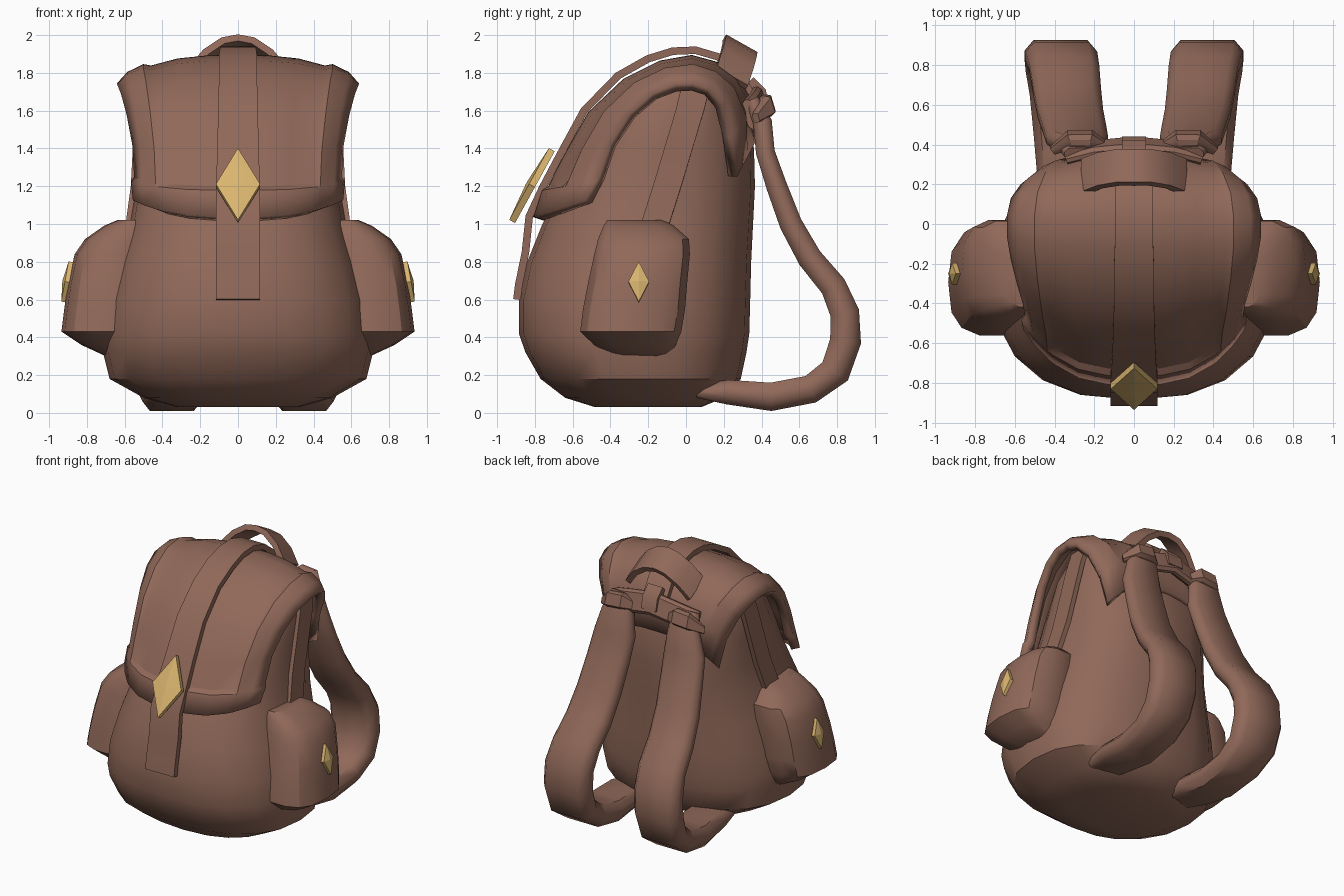
import bpy, bmesh, math
from mathutils import Vector, Matrix

if "Cube" in bpy.data.objects:
    bpy.data.objects.remove(bpy.data.objects["Cube"])


def material(name, rgb):
    m = bpy.data.materials.new(name)
    m.diffuse_color = (*rgb, 1)
    m.use_nodes = True
    m.node_tree.nodes["Principled BSDF"].inputs["Base Color"].default_value = m.diffuse_color
    return m


LEATHER = material("brown leather", (0.28, 0.14, 0.10))
GOLD = material("gold metal", (0.70, 0.46, 0.16))


def finish(name, bm, mat, angle=35):
    me = bpy.data.meshes.new(name)
    bm.to_mesh(me)
    bm.free()
    me.materials.append(mat)
    ob = bpy.data.objects.new(name, me)
    bpy.context.collection.objects.link(ob)
    bpy.ops.object.select_all(action='DESELECT')
    ob.select_set(True)
    bpy.context.view_layer.objects.active = ob
    bpy.ops.object.shade_smooth_by_angle(angle=math.radians(angle))
    return ob


def loft(name, rings, mat=LEATHER, angle=35):
    """Closed skin over a list of equal-sized rings of points."""
    bm = bmesh.new()
    vs = [[bm.verts.new(p) for p in r] for r in rings]
    n = len(rings[0])
    for a, b in zip(vs, vs[1:]):
        for j in range(n):
            k = (j + 1) % n
            bm.faces.new((a[j], a[k], b[k], b[j]))
    bm.faces.new(vs[0])
    bm.faces.new(vs[-1])
    bmesh.ops.recalc_face_normals(bm, faces=bm.faces[:])
    return finish(name, bm, mat, angle)


def oval(cx, cy, z, hx, hy, power, n):
    """Horizontal superellipse ring."""
    pts = []
    for i in range(n):
        t = 2 * math.pi * i / n
        c, s = math.cos(t), math.sin(t)
        pts.append((cx + hx * math.copysign(abs(c) ** (2 / power), c),
                    cy + hy * math.copysign(abs(s) ** (2 / power), s), z))
    return pts


def ribbon(name, path, widths, thicks, side, soft=False, angle=35):
    """Strap swept along a path; side is the width direction."""
    path = [Vector(p) for p in path]
    side = Vector(side).normalized()
    shape = [(-1, -1), (1, -1), (1, 1), (-1, 1)]
    if soft:
        shape = [(-1, -.35), (-.75, -1), (.75, -1), (1, -.35),
                 (1, .35), (.75, 1), (-.75, 1), (-1, .35)]
    rings = []
    for i, p in enumerate(path):
        tan = path[min(i + 1, len(path) - 1)] - path[max(i - 1, 0)]
        nor = tan.cross(side).normalized()
        w = widths[i] if isinstance(widths, list) else widths
        t = thicks[i] if isinstance(thicks, list) else thicks
        rings.append([p + side * (a * w / 2) + nor * (b * t / 2) for a, b in shape])
    return loft(name, rings, angle=angle)


def diamond(name, loc, a, b, t, tilt, turn):
    """Gold lozenge facing -y before turning."""
    m = Matrix.Translation(loc) @ Matrix.Rotation(turn, 4, 'Z') @ Matrix.Rotation(tilt, 4, 'X')
    rings = [[m @ Vector((x * k, y, z * k)) for x, z in ((a, 0), (0, b), (-a, 0), (0, -b))]
             for k, y in ((1, 0), (1, -t * 0.7), (0.05, -t))]
    loft(name, rings, GOLD, 10)


# main sack: z, half width, front y, back y
sack = [(.03, .32, -.48, .08), (.08, .50, -.64, .20), (.18, .68, -.77, .29), (.32, .715, -.85, .32),
        (.42, .715, -.885, .335), (.60, .69, -.885, .34), (.80, .635, -.84, .345), (1.0, .575, -.76, .355),
        (1.2, .54, -.66, .365), (1.4, .53, -.56, .36), (1.6, .52, -.43, .31), (1.72, .48, -.30, .24),
        (1.80, .36, -.18, .14)]
loft("main_sack", [oval(0, (f + b) / 2, z, w, (b - f) / 2, 2.4, 20) for z, w, f, b in sack])

# top flap: centre y, z, then half width and side edge y, z
stations = [(-.79, 1.03, .54, -.52, 1.12), (-.745, 1.17, .55, -.47, 1.22), (-.73, 1.20, .55, -.46, 1.25),
            (-.65, 1.36, .56, -.40, 1.42), (-.52, 1.59, .59, -.30, 1.58), (-.33, 1.77, .62, -.18, 1.69),
            (-.14, 1.865, .64, -.06, 1.74), (.03, 1.895, .64, .04, 1.745), (.16, 1.86, .62, .13, 1.71),
            (.27, 1.79, .57, .20, 1.62), (.35, 1.66, .50, .24, 1.46), (.375, 1.45, .46, .27, 1.25)]
columns = [-1, -.9, -.77, -.72, -.5, -.25, 0, .25, .5, .72, .77, .9, 1]
bm = bmesh.new()
grid = []
for yc, zc, w, ye, ze in stations:
    row = []
    for u in columns:
        t = abs(u) ** 3
        row.append(bm.verts.new((w * u, yc + (ye - yc) * t, zc + (ze - zc) * t)))
    grid.append(row)
for a, b in zip(grid, grid[1:]):
    for j in range(len(columns) - 1):
        bm.faces.new((a[j], a[j + 1], b[j + 1], b[j]))
bm.normal_update()
# raised padded rim around the flap
normals = {v: v.normal.copy() for v in bm.verts}
for i, row in enumerate(grid[:-1]):
    for u, v in zip(columns, row):
        if i < 2 or .74 < abs(u) < 1:
            v.co += normals[v] * 0.022
flap = finish("top_flap", bm, LEATHER, 28)
sol = flap.modifiers.new("thickness", 'SOLIDIFY')
sol.thickness = 0.06
sol.offset = -1

# long centre band over the flap and down the front
band = [(.35, 1.68), (.28, 1.80), (.17, 1.885), (.05, 1.92), (-.07, 1.915), (-.2, 1.875), (-.36, 1.785),
        (-.54, 1.60), (-.67, 1.36), (-.76, 1.19), (-.83, 1.04), (-.85, .85), (-.885, .68), (-.895, .60)]
ribbon("centre_band", [(0, y, z) for y, z in band],
       [.19] * 5 + [.2, .2, .21, .22] + [.235] * 5, .04, (1, 0, 0))
diamond("front_clasp", (0, -.80, 1.195), .117, .217, .05, -.505, 0)

# carry handle arching over the back of the top
arch = [(.25, .24, 1.77), (.17, .27, 1.865), (.08, .285, 1.925)]
path = [(-x, y, z) for x, y, z in arch] + [(0, .285, 1.94)] + arch[::-1]
ribbon("carry_handle", path, .19, .04, (0, .16, -.09))

# yoke that joins the straps to the back
ribbon("back_yoke", [(-.34, .34, 1.58), (-.2, .375, 1.62), (0, .395, 1.66), (.2, .375, 1.62), (.34, .34, 1.58)],
       .16, .06, (0, -.3, 1), True)
ribbon("yoke_tab", [(0, .34, 1.76), (0, .40, 1.70), (0, .415, 1.62)], .12, .05, (1, 0, 0))

# shoulder strap: x, y, z, width, thickness
strap = [(.26, .35, 1.66, .18, .07), (.27, .405, 1.54, .24, .10), (.285, .42, 1.38, .31, .10),
         (.30, .48, 1.20, .32, .11), (.32, .555, 1.00, .33, .12), (.335, .655, .82, .34, .13),
         (.35, .78, .67, .35, .14), (.365, .84, .53, .36, .155), (.37, .845, .38, .36, .165),
         (.37, .79, .22, .35, .165), (.36, .66, .125, .33, .15), (.35, .45, .085, .31, .15),
         (.34, .22, .11, .29, .13), (.32, .03, .115, .24, .06)]
# side pocket: z, outer x, front y, back y
pocket = [(1.02, .64, -.42, -.12), (.99, .71, -.44, -.06), (.92, .81, -.47, .02), (.84, .865, -.49, .025),
          (.68, .90, -.525, .01), (.55, .92, -.55, .0), (.43, .935, -.565, -.02), (.36, .83, -.49, -.05),
          (.30, .70, -.38, -.09)]
for s, label in ((1, "right"), (-1, "left")):
    ribbon(label + "_shoulder_strap", [(s * p[0], p[1], p[2]) for p in strap],
           [p[3] for p in strap], [p[4] for p in strap], (1, 0, 0), True, 50)
    # gathered fold where the strap meets the yoke
    ribbon(label + "_strap_fold", [(s * .15, .39, 1.60), (s * .22, .425, 1.63), (s * .32, .425, 1.62),
                                   (s * .41, .37, 1.56)], [.06, .11, .11, .05], [.05, .08, .08, .04],
           (0, -.3, 1), True, 25)
    loft(label + "_side_pocket",
         [oval(s * (.45 + x) / 2, (f + b) / 2, z, (x - .45) / 2, (b - f) / 2, 2.9, 14)
          for z, x, f, b in pocket], angle=32)
    ribbon(label + "_side_band", [(s * .58, -.17, .98), (s * .55, -.10, 1.2), (s * .54, -.04, 1.4),
                                  (s * .53, .02, 1.6), (s * .51, .05, 1.72)], .15, .035, (0, 1, 0))
    diamond(label + "_pocket_clasp", (s * .885, -.25, .69), .055, .108, .045, -.18, s * math.pi / 2)
